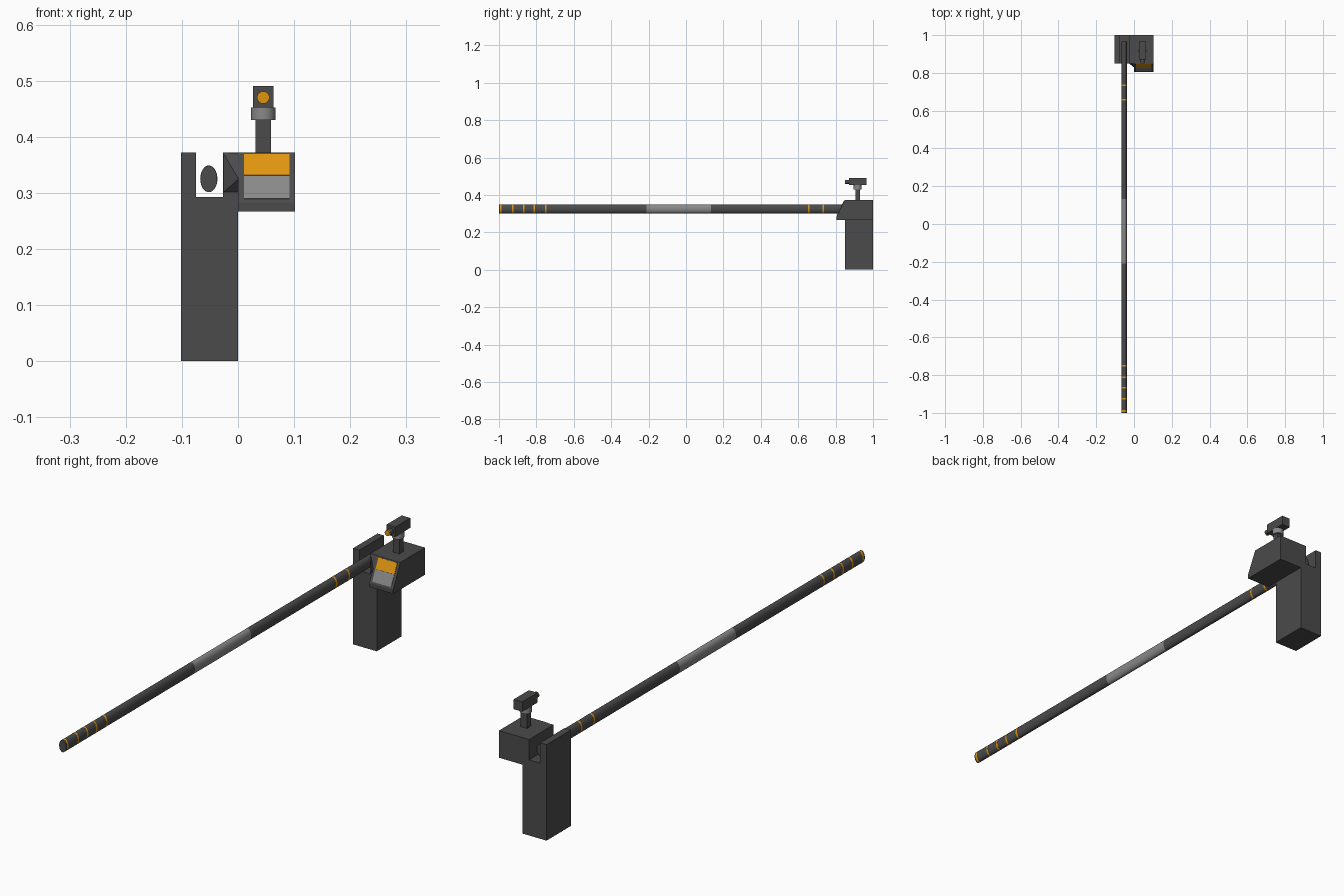
import bpy, bmesh, math
from mathutils import Vector

if "Cube" in bpy.data.objects:
    bpy.data.objects.remove(bpy.data.objects["Cube"])


def mat(name, rgb):
    m = bpy.data.materials.new(name)
    m.diffuse_color = (*rgb, 1)
    m.use_nodes = True
    m.node_tree.nodes["Principled BSDF"].inputs["Base Color"].default_value = m.diffuse_color
    return m


DARK = mat("dark", (0.07, 0.07, 0.07))
GREY = mat("grey", (0.25, 0.25, 0.25))
ORANGE = mat("orange", (0.74, 0.30, 0.005))


def finish(name, bm, material, smooth=False):
    bmesh.ops.recalc_face_normals(bm, faces=bm.faces)
    me = bpy.data.meshes.new(name)
    bm.to_mesh(me)
    bm.free()
    me.materials.append(material)
    ob = bpy.data.objects.new(name, me)
    bpy.context.collection.objects.link(ob)
    if smooth:
        bpy.ops.object.select_all(action='DESELECT')
        ob.select_set(True)
        bpy.context.view_layer.objects.active = ob
        bpy.ops.object.shade_smooth_by_angle(angle=math.radians(35))
    return ob


def prism(name, points, offset, material, smooth=False):
    """Extrude a closed 3D outline by an offset vector."""
    bm = bmesh.new()
    face = bm.faces.new([bm.verts.new(p) for p in points])
    res = bmesh.ops.extrude_face_region(bm, geom=[face], use_keep_orig=True)
    verts = [v for v in res["geom"] if isinstance(v, bmesh.types.BMVert)]
    bmesh.ops.translate(bm, verts=verts, vec=Vector(offset))
    return finish(name, bm, material, smooth)


def box(name, x0, x1, y0, y1, z0, z1, material):
    pts = [(x0, y0, z0), (x1, y0, z0), (x1, y0, z1), (x0, y0, z1)]
    return prism(name, pts, (0, y1 - y0, 0), material)


def rod(name, x, z, rx, rz, y0, y1, material, n=32):
    """Elliptical rod running along y."""
    angles = [2 * math.pi * i / n for i in range(n)]
    pts = [(x + rx * math.cos(a), y0, z + rz * math.sin(a)) for a in angles]
    return prism(name, pts, (0, y1 - y0, 0), material, True)


# Post with a notch that cradles the boom
u_profile = [(-0.102, 0), (0, 0), (0, 0.372), (-0.027, 0.372),
             (-0.027, 0.293), (-0.075, 0.293), (-0.075, 0.372), (-0.102, 0.372)]
prism("post", [(x, 0.85, z) for x, z in u_profile], (0, 0.15, 0), DARK)

# Control housing with sloped front
LOW, HIGH = Vector((0, 0.805, 0.283)), Vector((0, 0.848, 0.372))
side = [(0.805, 0.267), (1.0, 0.267), (1.0, 0.372), HIGH.yz, LOW.yz]
prism("control_housing", [(0, y, z) for y, z in side], (0.102, 0, 0), DARK)

# Small fairing between notch wall and housing
bm = bmesh.new()
for p in [(-0.027, 0.851, 0.372), (-0.027, 0.851, 0.30), (0.001, 0.851, 0.372),
          (0.001, 0.851, 0.30), (0.001, 0.828, 0.325), (0.001, 0.846, 0.368)]:
    bm.verts.new(p)
bmesh.ops.convex_hull(bm, input=bm.verts)
finish("housing_fairing", bm, DARK)

# Panels on the sloped face
normal = Vector((0, -(HIGH.z - LOW.z), HIGH.y - LOW.y)).normalized()
for name, z0, z1, m in [("display_panel", 0.331, 0.368, ORANGE),
                        ("key_panel", 0.289, 0.330, GREY)]:
    a, b = [LOW.lerp(HIGH, (z - LOW.z) / (HIGH.z - LOW.z)) for z in (z0, z1)]
    pts = [p + Vector((x, 0, 0)) for p, x in
           [(a, 0.011), (a, 0.092), (b, 0.092), (b, 0.011)]]
    prism(name, pts, normal * 0.002, m)

# Sensor on a stem
SX, SY = 0.045, 0.917
box("sensor_stem", SX - 0.0135, SX + 0.0135, SY - 0.012, SY + 0.012, 0.37, 0.432, DARK)
ring = [2 * math.pi * i / 32 for i in range(32)]
prism("sensor_collar", [(SX + 0.0215 * math.cos(a), SY + 0.0215 * math.sin(a), 0.43)
                        for a in ring], (0, 0, 0.022), GREY, True)
box("sensor_head", SX - 0.0185, SX + 0.0185, 0.872, 0.965, 0.452, 0.49, DARK)
rod("lens_barrel", SX, 0.47, 0.011, 0.011, 0.853, 0.873, DARK)
rod("lens_glass", SX, 0.47, 0.011, 0.011, 0.850, 0.853, ORANGE)

# Boom with a lighter middle section
BX, BZ, RX, RZ = -0.052, 0.325, 0.015, 0.0235
for name, y0, y1, m in [("boom_outer", -1.0, -0.21, DARK),
                        ("boom_middle", -0.21, 0.133, GREY),
                        ("boom_inner", 0.133, 0.966, DARK)]:
    rod(name, BX, BZ, RX, RZ, y0, y1, m)

# Warning bands around the boom
for i, y in enumerate([-0.99, -0.925, -0.868, -0.812, -0.75, 0.657, 0.735]):
    rod(f"warning_band_{i + 1}", BX, BZ, RX + 0.0003, RZ + 0.0003,
        y - 0.004, y + 0.004, ORANGE)
